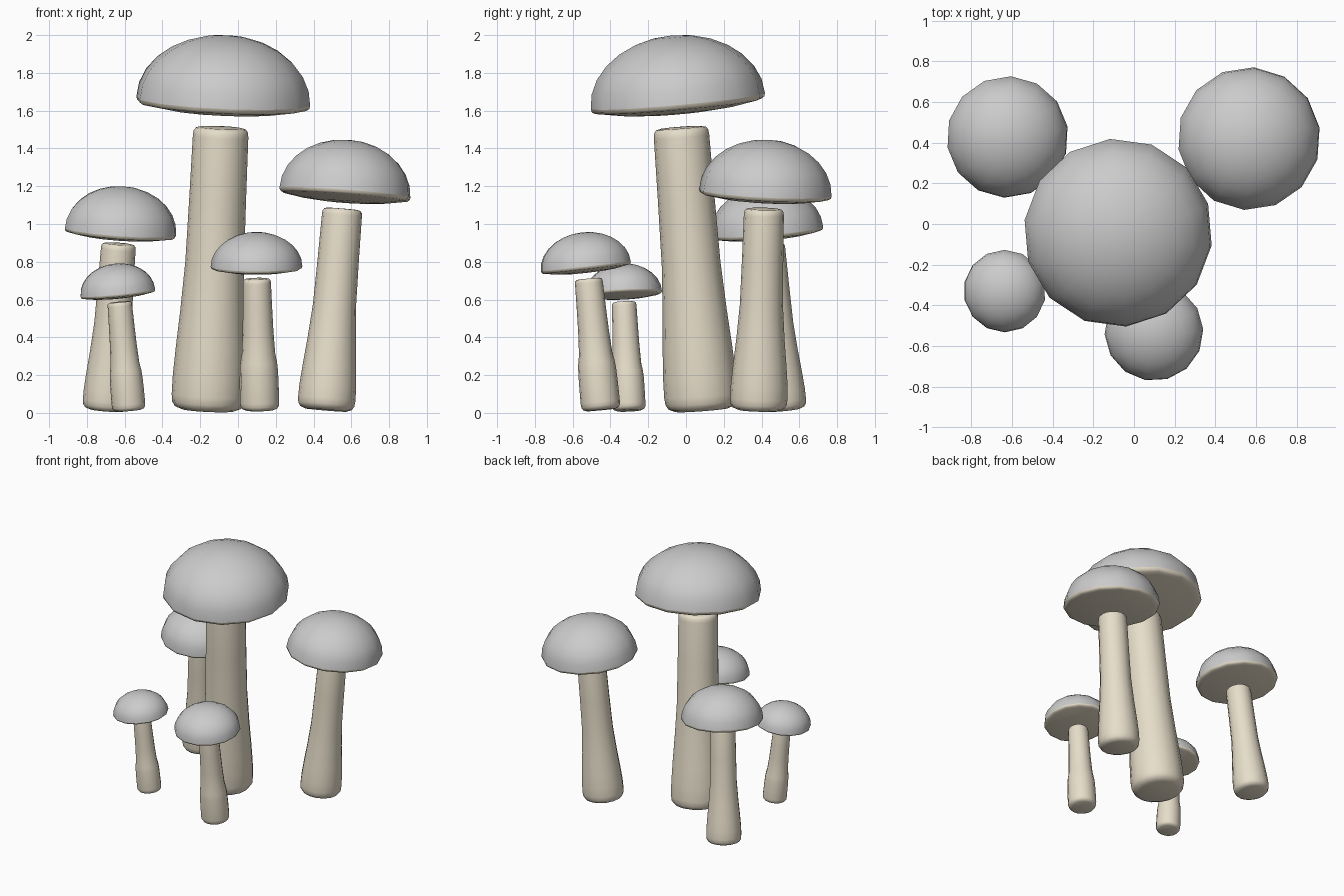
import bpy, bmesh, math
from mathutils import Vector, Matrix

if "Cube" in bpy.data.objects:
    bpy.data.objects.remove(bpy.data.objects["Cube"])

tan = bpy.data.materials.new("pale_flesh")
tan.diffuse_color = (0.80, 0.73, 0.59, 1)
tan.use_nodes = True
tan.node_tree.nodes["Principled BSDF"].inputs["Base Color"].default_value = tan.diffuse_color


def lathe(name, profile, origin, axis, sides, start=0.0, mat=None, angle=50):
    """Revolve (radius, height) points around an axis; radius 0 makes a pole."""
    bm = bmesh.new()
    rings = []
    for r, h in profile:
        if r == 0:
            rings.append([bm.verts.new((0, 0, h))] * sides)
        else:
            rings.append([bm.verts.new((r * math.cos(start + i * math.tau / sides),
                                        r * math.sin(start + i * math.tau / sides), h))
                          for i in range(sides)])
    for a, b in zip(rings, rings[1:]):
        for i in range(sides):
            j = (i + 1) % sides
            bm.faces.new(list(dict.fromkeys((a[i], a[j], b[j], b[i]))))
    bmesh.ops.recalc_face_normals(bm, faces=bm.faces)
    mesh = bpy.data.meshes.new(name)
    bm.to_mesh(mesh)
    bm.free()
    ob = bpy.data.objects.new(name, mesh)
    bpy.context.collection.objects.link(ob)
    rot = Vector((0, 0, 1)).rotation_difference(Vector(axis).normalized())
    ob.matrix_world = Matrix.Translation(origin) @ rot.to_matrix().to_4x4()
    if mat:
        mesh.materials.append(mat)
    bpy.ops.object.select_all(action='DESELECT')
    ob.select_set(True)
    bpy.context.view_layer.objects.active = ob
    bpy.ops.object.shade_smooth_by_angle(angle=math.radians(angle))
    return ob


# stem width along its length: (fraction of height, 1 = base radius, 0 = top radius)
TAPERED = [(0.12, 0.97), (0.22, 0.78), (0.35, 0.48), (0.52, 0.18), (0.75, 0.07)]
BULBED = [(0.2, 0.97), (0.30, 0.90), (0.36, 0.78), (0.43, 0.48), (0.6, 0.25), (0.8, 0.1)]


def mushroom(name, base, top, rb, rt, shape, cap, cap_r, cap_h, tilt, turn):
    # stem with rounded foot and rounded top edge
    base, top = Vector(base), Vector(top)
    length = (top - base).length
    foot, lip = rb * 0.2, rt * 0.2
    prof = [(0, 0), (rb * 0.72, 0), (rb * 0.9, foot * 0.35), (rb * 0.98, foot), (rb, foot * 2)]
    prof += [(rt + (rb - rt) * f, t * length) for t, f in shape]
    prof += [(rt, length - lip * 1.6), (rt * 0.98, length - lip * 0.7),
             (rt * 0.9, length - lip * 0.15), (rt * 0.78, length), (0, length)]
    lathe(name + "_stem", prof, base, top - base, 16, 0, tan)
    # domed cap
    axis = (tilt[0], tilt[1], 1)
    dome = [(cap_r * math.cos(k * math.pi / 14), cap_h * math.sin(k * math.pi / 14))
            for k in range(7)] + [(0, cap_h)]
    lathe(name + "_cap", dome, cap, axis, 14, math.radians(turn))
    # shallow bulging underside with rolled rim
    under = [(1, 0), (0.99, -0.035), (0.955, -0.058), (0.88, -0.07),
             (0.65, -0.11), (0.35, -0.135), (0, -0.14)]
    lathe(name + "_underside", [(r * cap_r, h * cap_r) for r, h in under],
          cap, axis, 14, math.radians(turn), tan)


mushroom("tall", (-0.16, 0.085, 0.015), (-0.09, -0.027, 1.51), 0.195, 0.147, TAPERED,
         (-0.078, -0.043, 1.65), 0.465, 0.35, (0.045, -0.09), 95)
mushroom("right", (0.465, 0.384, 0.015), (0.553, 0.413, 1.08), 0.152, 0.106, TAPERED,
         (0.566, 0.42, 1.165), 0.352, 0.282, (0.075, 0.05), 86)
mushroom("left", (-0.695, 0.51, 0.015), (-0.632, 0.431, 0.895), 0.13, 0.092, TAPERED,
         (-0.622, 0.428, 0.96), 0.30, 0.24, (0.07, -0.085), 87)
mushroom("front", (0.115, -0.45, 0.015), (0.10, -0.516, 0.71), 0.104, 0.074, BULBED,
         (0.098, -0.53, 0.775), 0.243, 0.182, (0.0, -0.11), 80)
mushroom("small", (-0.577, -0.302, 0.012), (-0.627, -0.328, 0.587), 0.089, 0.065, BULBED,
         (-0.636, -0.33, 0.635), 0.203, 0.156, (-0.1, -0.05), 90)
